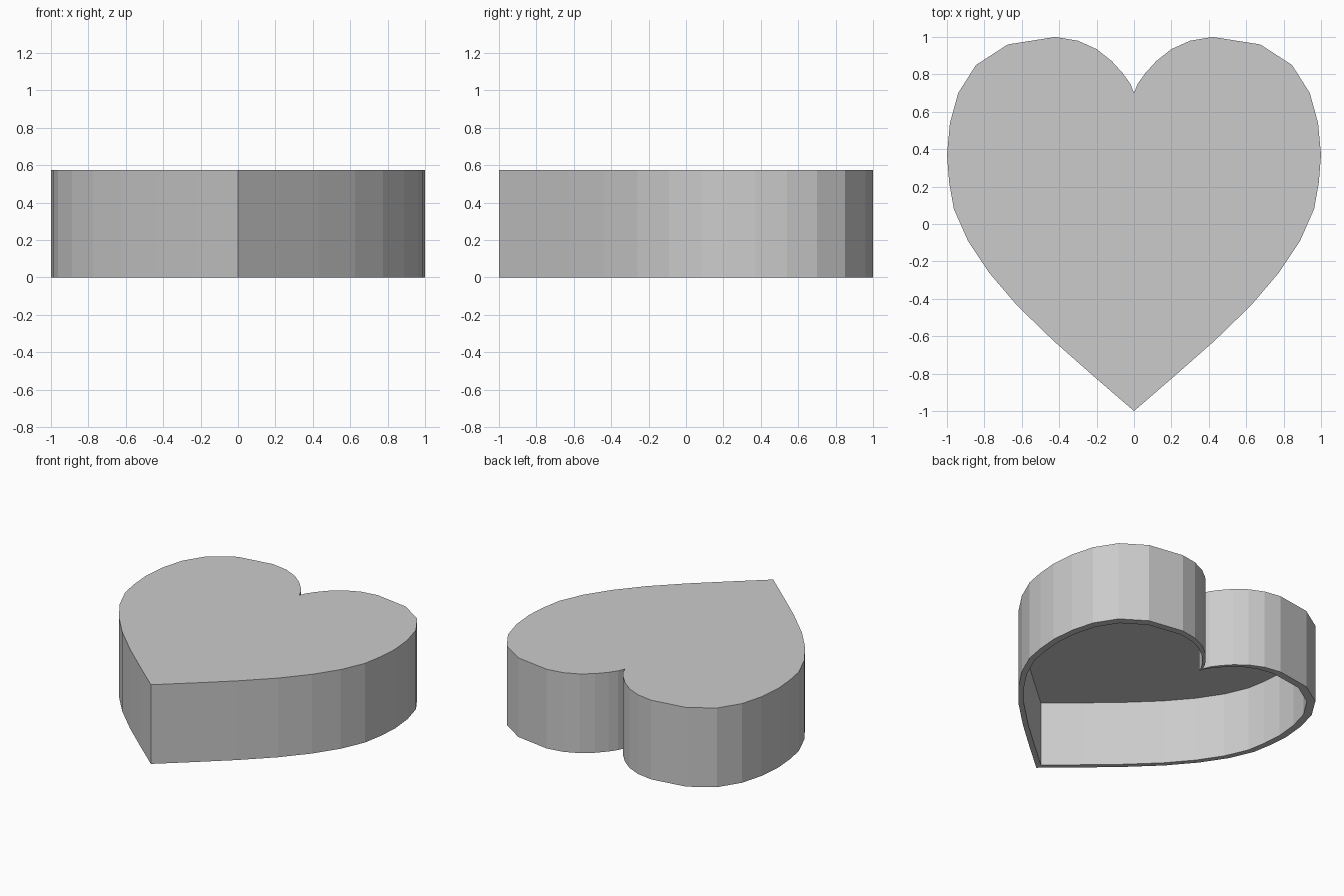
import bpy, bmesh

if "Cube" in bpy.data.objects:
    bpy.data.objects.remove(bpy.data.objects["Cube"])

HEIGHT = 0.575      # outer height
CEILING = 0.47      # height of the hollow
INNER = 0.953       # inner outline relative to outer outline

# Right half of the heart, from the notch round to the tip
half = [(0, 0.70), (0.02, 0.75), (0.06, 0.806), (0.12, 0.872), (0.2, 0.935),
        (0.3, 0.98), (0.42, 1.0), (0.675, 0.96), (0.845, 0.85), (0.94, 0.70),
        (0.984, 0.54), (1.0, 0.37), (0.988, 0.22), (0.963, 0.08),
        (0.888, -0.09), (0.775, -0.26), (0.626, -0.435), (0.43, -0.625),
        (0.22, -0.81), (0, -1.0)]
outline = half + [(-x, y) for x, y in reversed(half[1:-1])]

bm = bmesh.new()


def ring(scale, z):
    return [bm.verts.new((x * scale, y * scale, z)) for x, y in outline]


def bridge(a, b):
    n = len(a)
    for i in range(n):
        j = (i + 1) % n
        bm.faces.new((a[i], a[j], b[j], b[i]))


# Top rim, outer foot, inner foot, inner ceiling
rings = [ring(1, HEIGHT), ring(1, 0), ring(INNER, 0), ring(INNER, CEILING)]
for a, b in zip(rings, rings[1:]):
    bridge(a, b)
bm.faces.new(rings[0])
bm.faces.new(rings[-1])
bmesh.ops.recalc_face_normals(bm, faces=bm.faces)

mesh = bpy.data.meshes.new("heart_lid")
bm.to_mesh(mesh)
bm.free()
lid = bpy.data.objects.new("heart_lid", mesh)
bpy.context.collection.objects.link(lid)
